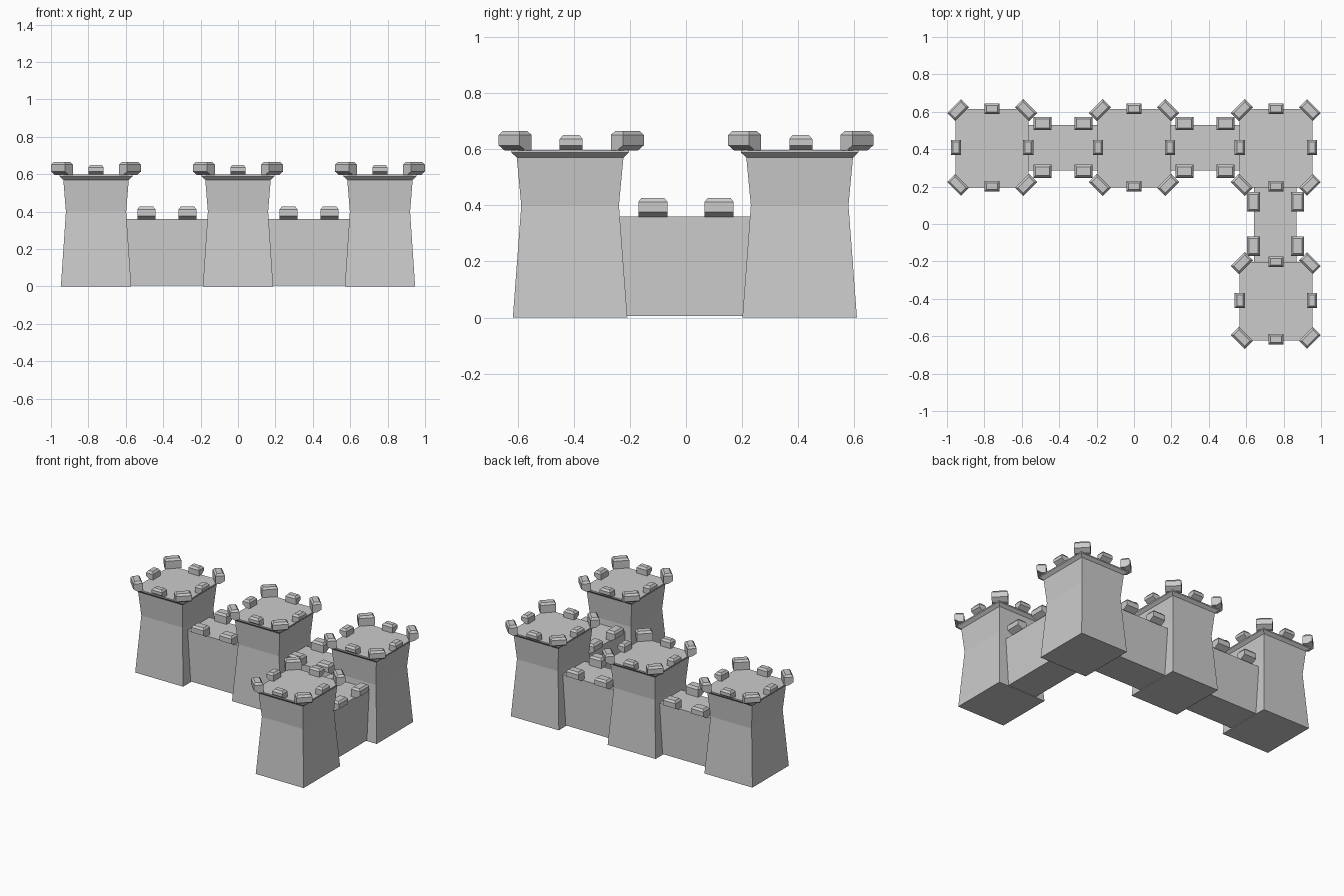
import bpy, bmesh
from math import atan2, pi
from mathutils import Matrix

if "Cube" in bpy.data.objects:
    bpy.data.objects.remove(bpy.data.objects["Cube"])


def loft(name, rings, mat=Matrix()):
    """Stack of rectangles (x0, x1, y0, y1, z) joined into a closed solid."""
    bm = bmesh.new()
    loops = []
    for x0, x1, y0, y1, z in rings:
        loops.append([bm.verts.new((x, y, z)) for x, y in
                      ((x0, y0), (x1, y0), (x1, y1), (x0, y1))])
    for a, b in zip(loops, loops[1:]):
        for i in range(4):
            j = (i + 1) % 4
            bm.faces.new((a[i], a[j], b[j], b[i]))
    bm.faces.new(loops[0][::-1])
    bm.faces.new(loops[-1])
    bmesh.ops.recalc_face_normals(bm, faces=bm.faces)
    me = bpy.data.meshes.new(name)
    bm.to_mesh(me)
    bm.free()
    ob = bpy.data.objects.new(name, me)
    ob.matrix_world = mat
    bpy.context.collection.objects.link(ob)
    return ob


def merlon(name, x, y, z, out, length, depth, height):
    """Corbelled block: sloped underside on the outer side, chamfered top."""
    h, d, c = length / 2, depth / 2, 0.011
    rot = Matrix.Rotation(atan2(out[1], out[0]) - pi / 2, 4, 'Z')
    loft(name, [(-h, h, -d, 0.0, 0),
                (-h, h, -d, d, 0.019),
                (-h, h, -d, d, height - 0.014),
                (-h + c, h - c, -d + c, d - c, height)],
         Matrix.Translation((x, y, z)) @ rot)


def tower(cx, cy):
    # flared body and cornice
    prof = [(0.188, 0.204, 0.0), (0.161, 0.174, 0.40), (0.175, 0.19, 0.57),
            (0.196, 0.209, 0.588), (0.196, 0.209, 0.597)]
    loft("tower", [(-a, a, -b - 0.004, b - 0.004, z) for a, b, z in prof],
         Matrix.Translation((cx, cy, 0)))
    # battlements around the top
    for s in (-1, 1):
        merlon("tower_side_merlon", cx + s * 0.193, cy, 0.595, (s, 0), 0.082, 0.055, 0.055)
        merlon("tower_side_merlon", cx, cy + s * 0.207, 0.595, (0, s), 0.082, 0.055, 0.055)
        for t in (-1, 1):
            merlon("tower_corner_merlon", cx + s * 0.182, cy + t * 0.2, 0.595,
                   (s, t), 0.105, 0.061, 0.07)


for cx, cy in ((-0.759, 0.409), (0, 0.409), (0.759, 0.409), (0.759, -0.409)):
    tower(cx, cy)

# walls along x
for cx in (-0.38, 0.38):
    loft("back_wall", [(cx - 0.22, cx + 0.22, 0.286, 0.53, z) for z in (0.005, 0.36)])
    for s in (-1, 1):
        for t in (-1, 1):
            merlon("wall_merlon", cx + s * 0.11, 0.41 + t * 0.128, 0.358,
                   (0, t), 0.096, 0.07, 0.068)

# wall along y
loft("side_wall", [(0.642, 0.87, -0.24, 0.24, z) for z in (0.005, 0.36)])
for s in (-1, 1):
    for t in (-1, 1):
        merlon("wall_merlon", 0.757 + t * 0.118, s * 0.118, 0.358,
               (t, 0), 0.104, 0.07, 0.068)
